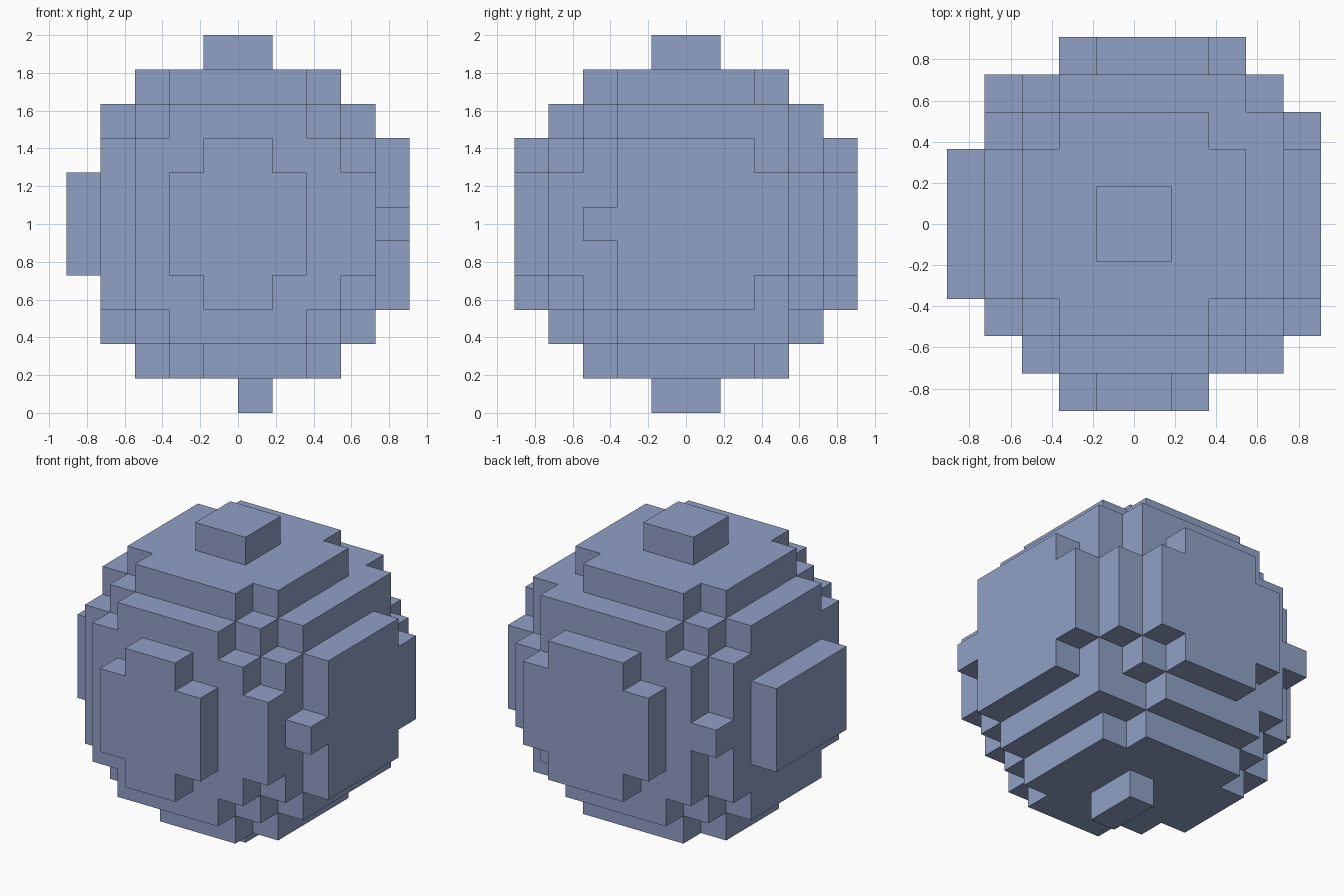
import bpy
import bmesh
from mathutils import Vector

cube = bpy.data.objects.get("Cube")
if cube:
    bpy.data.objects.remove(cube, do_unlink=True)

CELL = 2 / 11                          # block edge length
CENTRE = Vector((0.2, 0.1, 5.53))      # slightly off-grid ball centre, in blocks
RADIUS_SQ = 25.85

# Blocks whose middle lies inside the ball
filled = {
    (x, y, z)
    for x in range(-6, 6) for y in range(-6, 6) for z in range(11)
    if (Vector((x + 0.5, y + 0.5, z + 0.5)) - CENTRE).length_squared < RADIUS_SQ
}

# Outer skin: one square for each exposed side of a block
bm = bmesh.new()
corners = {}


def corner(point):
    key = tuple(round(c) for c in point)
    if key not in corners:
        corners[key] = bm.verts.new(Vector(key) * CELL)
    return corners[key]


for block in sorted(filled):
    for axis in range(3):
        for sign in (-1, 1):
            neighbour = list(block)
            neighbour[axis] += sign
            if tuple(neighbour) in filled:
                continue
            u, v, base = Vector((0, 0, 0)), Vector((0, 0, 0)), Vector(block)
            u[(axis + 1) % 3] = 1
            v[(axis + 2) % 3] = 1
            if sign > 0:
                base[axis] += 1
            else:
                u, v = v, u
            bm.faces.new([corner(p) for p in (base, base + u, base + u + v, base + v)])

mesh = bpy.data.meshes.new("block_ball")
bm.to_mesh(mesh)
bm.free()
ball = bpy.data.objects.new("block_ball", mesh)
bpy.context.collection.objects.link(ball)

# Single slate blue colour
colour = (0.28, 0.35, 0.56, 1)
material = bpy.data.materials.new("slate_blue")
material.use_nodes = True
material.diffuse_color = colour
shader = next(n for n in material.node_tree.nodes if n.type == "BSDF_PRINCIPLED")
shader.inputs["Base Color"].default_value = colour
mesh.materials.append(material)
